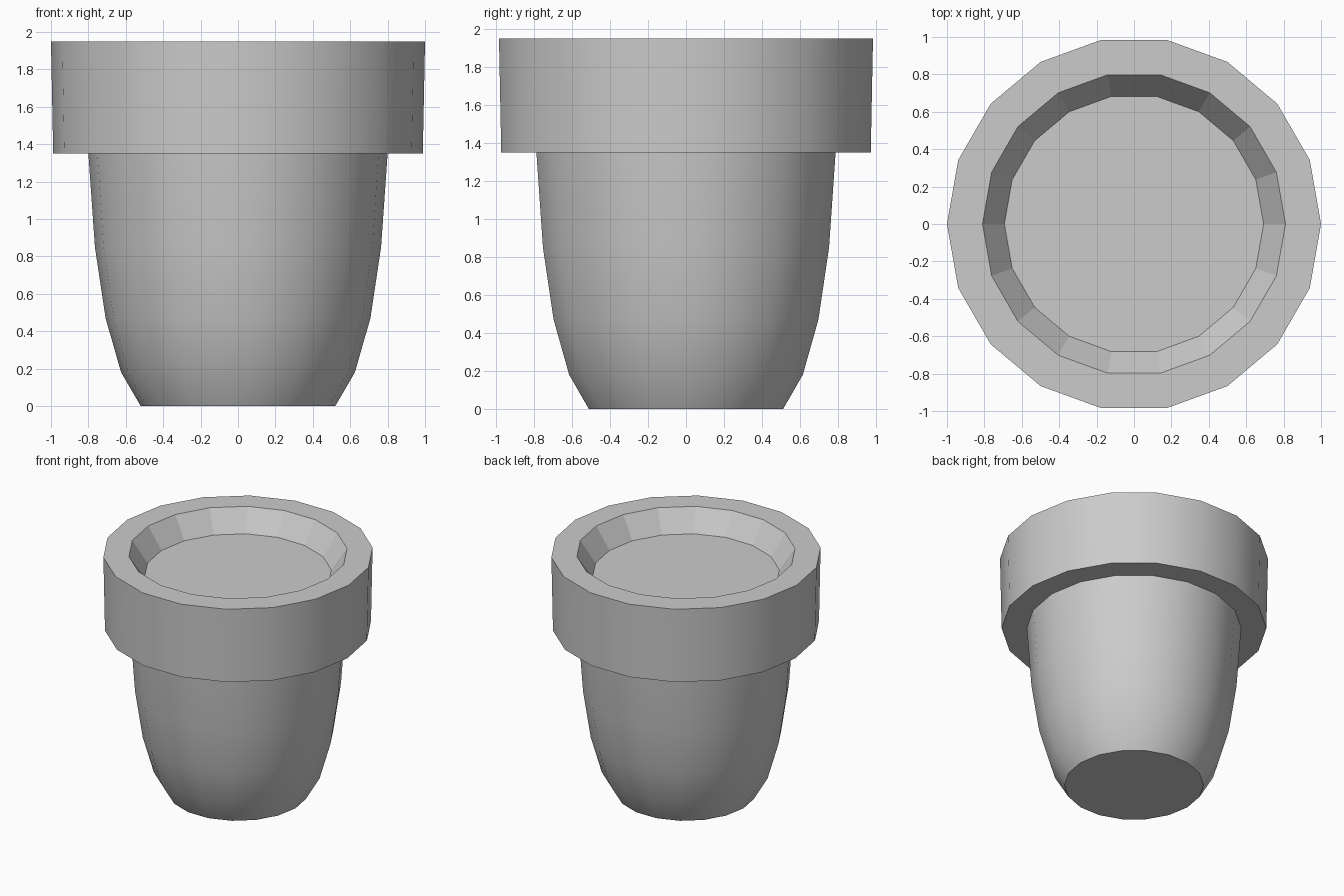
import bpy, bmesh, math

if "Cube" in bpy.data.objects:
    bpy.data.objects.remove(bpy.data.objects["Cube"])

SIDES = 18


def lathe(name, profile, cap_start=False, cap_end=False, flat_bands=()):
    """Spin an (r, z) profile listed bottom-outside to top-inside."""
    bm = bmesh.new()
    rings = []
    for r, z in profile:
        rings.append([bm.verts.new((r * math.cos(2 * math.pi * i / SIDES),
                                    r * math.sin(2 * math.pi * i / SIDES), z))
                      for i in range(SIDES)])
    for band, (low, high) in enumerate(zip(rings, rings[1:])):
        for i in range(SIDES):
            j = (i + 1) % SIDES
            face = bm.faces.new((low[i], low[j], high[j], high[i]))
            face.smooth = band not in flat_bands
    if cap_start:
        bm.faces.new(rings[0][::-1])
    if cap_end:
        bm.faces.new(rings[-1])
    mesh = bpy.data.meshes.new(name)
    bm.to_mesh(mesh)
    bm.free()
    # Keep hard corners between wall, rim and base
    for edge in mesh.edges:
        edge.use_edge_sharp = False
    flat = [not p.use_smooth for p in mesh.polygons]
    mesh.set_sharp_from_angle(angle=math.radians(35))
    for p, is_flat in zip(mesh.polygons, flat):
        p.use_smooth = not is_flat
    obj = bpy.data.objects.new(name, mesh)
    bpy.context.collection.objects.link(obj)
    return obj


# Pot: rounded body, overhanging collar, faceted inner lip
lathe("pot", [(0.52, 0), (0.625, 0.18), (0.708, 0.47), (0.765, 0.85),
              (0.80, 1.35), (0.988, 1.35), (1.0, 1.95),
              (0.81, 1.95), (0.693, 1.78)],
      cap_start=True, flat_bands=(4, 6, 7))

# Soil: flat surface closing the inside of the lip
lathe("soil", [(0.693, 1.78)], cap_end=True)
